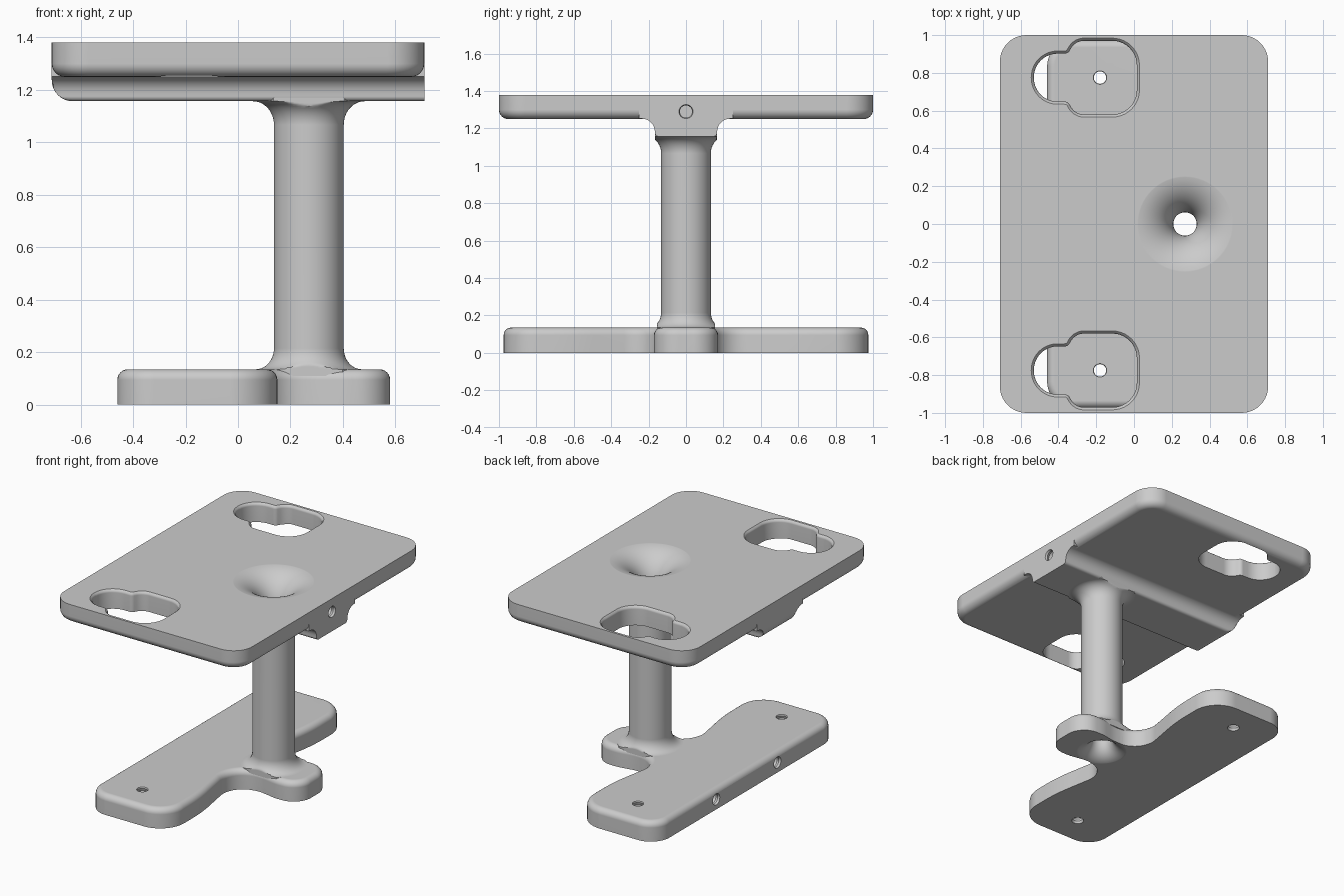
import bpy, bmesh, math
from mathutils import Vector, Matrix

if "Cube" in bpy.data.objects:
    bpy.data.objects.remove(bpy.data.objects["Cube"])

grey = bpy.data.materials.new("plain_grey")
grey.use_nodes = True
COLOUR = (0.6, 0.6, 0.6, 1)
grey.diffuse_color = COLOUR
grey.node_tree.nodes["Principled BSDF"].inputs["Base Color"].default_value = COLOUR


def skin(name, rings):
    """Solid through a stack of equal closed rings, with capped ends."""
    bm = bmesh.new()
    rows = [[bm.verts.new(p) for p in ring] for ring in rings]
    n = len(rows[0])
    for a, b in zip(rows, rows[1:]):
        for i in range(n):
            j = (i + 1) % n
            bm.faces.new((a[i], a[j], b[j], b[i]))
    bm.faces.new(rows[0])
    bm.faces.new(rows[-1])
    bmesh.ops.remove_doubles(bm, verts=bm.verts, dist=1e-5)
    bmesh.ops.recalc_face_normals(bm, faces=bm.faces)
    mesh = bpy.data.meshes.new(name)
    bm.to_mesh(mesh)
    bm.free()
    mesh.materials.append(grey)
    ob = bpy.data.objects.new(name, mesh)
    bpy.context.collection.objects.link(ob)
    return ob


def rounded(corners, steps=10):
    """Polygon from (x, y, radius) corners, each replaced by an arc."""
    out = []
    pts = [Vector((x, y, 0)) for x, y, r in corners]
    for i, p in enumerate(pts):
        r = corners[i][2]
        if r == 0:
            out.append(p)
            continue
        a = (pts[i - 1] - p).normalized()
        b = (pts[(i + 1) % len(pts)] - p).normalized()
        half = a.angle(b) / 2
        centre = p + (a + b).normalized() * r / math.sin(half)
        reach = r / math.tan(half)
        start = (p + a * reach - centre).normalized()
        end = (p + b * reach - centre).normalized()
        out += [centre + start.slerp(end, k / steps) * r for k in range(steps + 1)]
    return out


def mirrored(half):
    return half + [(x, -y, r) for x, y, r in reversed(half)]


def inset(outline, d):
    """Offset a clockwise outline inwards by d."""
    out = []
    for i, p in enumerate(outline):
        e = (p - outline[i - 1]).normalized()
        f = (outline[(i + 1) % len(outline)] - p).normalized()
        side = Vector((e.y, -e.x, 0))
        m = (side + Vector((f.y, -f.x, 0))).normalized()
        out.append(p + m * d / max(0.5, m.dot(side)))
    return out


def slab(name, outline, levels, shift=(0, 0)):
    """Stack the outline at (inset, height) levels."""
    return skin(name, [[p + Vector((*shift, z)) for p in inset(outline, d)] for d, z in levels])


def quarter(r, z, size_r, size_z, steps=12):
    """Flare profile: from (r, z) it curves out to (r + size_r, z + size_z)."""
    turn = [math.pi / 2 * k / steps for k in range(steps + 1)]
    return [(r + size_r * (1 - math.cos(t)), z + size_z * math.sin(t)) for t in turn]


def lathe(name, profile, matrix, sides=64):
    angles = [2 * math.pi * k / sides for k in range(sides)]
    return skin(name, [[matrix @ Vector((r * math.cos(a), r * math.sin(a), z)) for a in angles]
                       for r, z in profile])


def combine(target, tool, operation="DIFFERENCE", keep=False):
    mod = target.modifiers.new("cut", "BOOLEAN")
    mod.operation, mod.solver, mod.object = operation, "EXACT", tool
    bpy.context.view_layer.objects.active = target
    bpy.ops.object.modifier_apply(modifier=mod.name)
    if not keep:
        bpy.data.objects.remove(tool)


def screw_hole(target, place, axis, depth):
    """Threaded hole running from place along axis."""
    turn = Vector((0, 0, 1)).rotation_difference(Vector(axis)).to_matrix().to_4x4()
    count = 12
    ridges = [(0.039 if k % 2 else 0.033, -0.02 + (depth + 0.02) * k / count)
              for k in range(count + 1)]
    profile = [(0, ridges[0][1])] + ridges + [(0, ridges[-1][1])]
    combine(target, lathe("hole_cutter", profile, Matrix.Translation(place) @ turn, 24))


TOP, UNDER, RIB = 1.38, 1.25, 1.157
BASE = 0.135
COL_X = 0.27
SIDE = 0.775

# Top plate, with a rounded lower edge
plate_outline = rounded(mirrored([(-0.71, 1, 0.14), (0.71, 1, 0.14)]))
top_plate = slab("top_plate", plate_outline,
                 [(0, TOP)] + quarter(0, UNDER + 0.05, 0.05, -0.05, 6))

# Rib under the plate, rounded off at one end
rib_half = [(0.25, 1.3, 0), (0.25, 1.252, 0), (0.17, 1.252, 0.07), (0.165, RIB, 0.02)]
rib_profile = rounded(rib_half + [(-y, z, r) for y, z, r in reversed(rib_half)], 8)
ends = [(-0.71 + d, RIB + 0.08 - h) for d, h in quarter(0, 0, 0.08, 0.08, 8)] + [(0.71, RIB)]
rib = skin("rib", [[(x, p.x, max(p.y, low)) for p in rib_profile] for x, low in ends])
combine(top_plate, rib, "UNION")

# Keyhole openings in the plate
keyhole = rounded(mirrored([(-0.53, 0.127, 0.125), (-0.35, 0.127, 0.03),
                            (-0.31, 0.195, 0.08), (0.015, 0.195, 0.13)]))
for s in (-1, 1):
    cutter = slab("keyhole_cutter", keyhole,
                  [(0, 1.1), (0, TOP - 0.02), (-0.004, TOP - 0.008),
                   (-0.014, TOP), (-0.014, TOP + 0.1)], (0, SIDE * s))
    combine(top_plate, cutter)
screw_hole(top_plate, (0.71, 0, 1.29), (-1, 0, 0), 0.18)

# Base: a bar with a rounded tab under the column
base_outline = rounded(mirrored([
    (-0.46, 0.975, 0.14), (0.15, 0.975, 0.18), (0.15, 0.6, 1.2), (0.07, 0.153, 0.15),
    (0.3, 0.153, 0.3), (0.4, 0.172, 0.3), (0.58, 0.168, 0.13)]))
base = slab("base", base_outline, [(0, 0)] + quarter(0, BASE - 0.04, 0.04, 0.04, 6))
for s in (-1, 1):
    screw_hole(base, (-0.18, SIDE * s, 0), (0, 0, 1), 0.2)
    screw_hole(base, (-0.46, 0.33 * s, 0.068), (1, 0, 0), 0.18)

# Column, flared at both ends and kept within the width of rib and tab
at_column = Matrix.Translation((COL_X, 0, 0))
foot = quarter(0.133, BASE + 0.08, 0.07, -0.08)
head = quarter(0.133, RIB - 0.09, 0.08, 0.09)
column = lathe("column", [(0, 0.11), (foot[-1][0], 0.11)] + foot[::-1] + head
               + [(head[-1][0], 1.19), (0, 1.19)], at_column)
for v in column.data.vertices:
    limit = 0.165 if v.co.z > 0.6 else 0.156
    v.co.y = max(-limit, min(limit, v.co.y))

# Bore through everything, opening like a funnel above and below
lower = quarter(0.062, 0.118, 0.12, -0.12)
upper = quarter(0.062, TOP - 0.218, 0.22, 0.22, 20)
bore = lathe("bore_cutter", [(0, -0.1), (lower[-1][0], -0.1)] + lower[::-1] + upper
             + [(upper[-1][0], 1.5), (0, 1.5)], at_column)
bore.hide_render = True
for part in (top_plate, column, base):
    combine(part, bore, keep=True)
bpy.data.objects.remove(bore)

# Smooth shading with crisp edges
for part in (top_plate, column, base):
    bpy.ops.object.select_all(action="DESELECT")
    part.select_set(True)
    bpy.context.view_layer.objects.active = part
    bpy.ops.object.shade_smooth_by_angle(angle=math.radians(35))
    weighted = part.modifiers.new("even_normals", "WEIGHTED_NORMAL")
    weighted.keep_sharp = True
